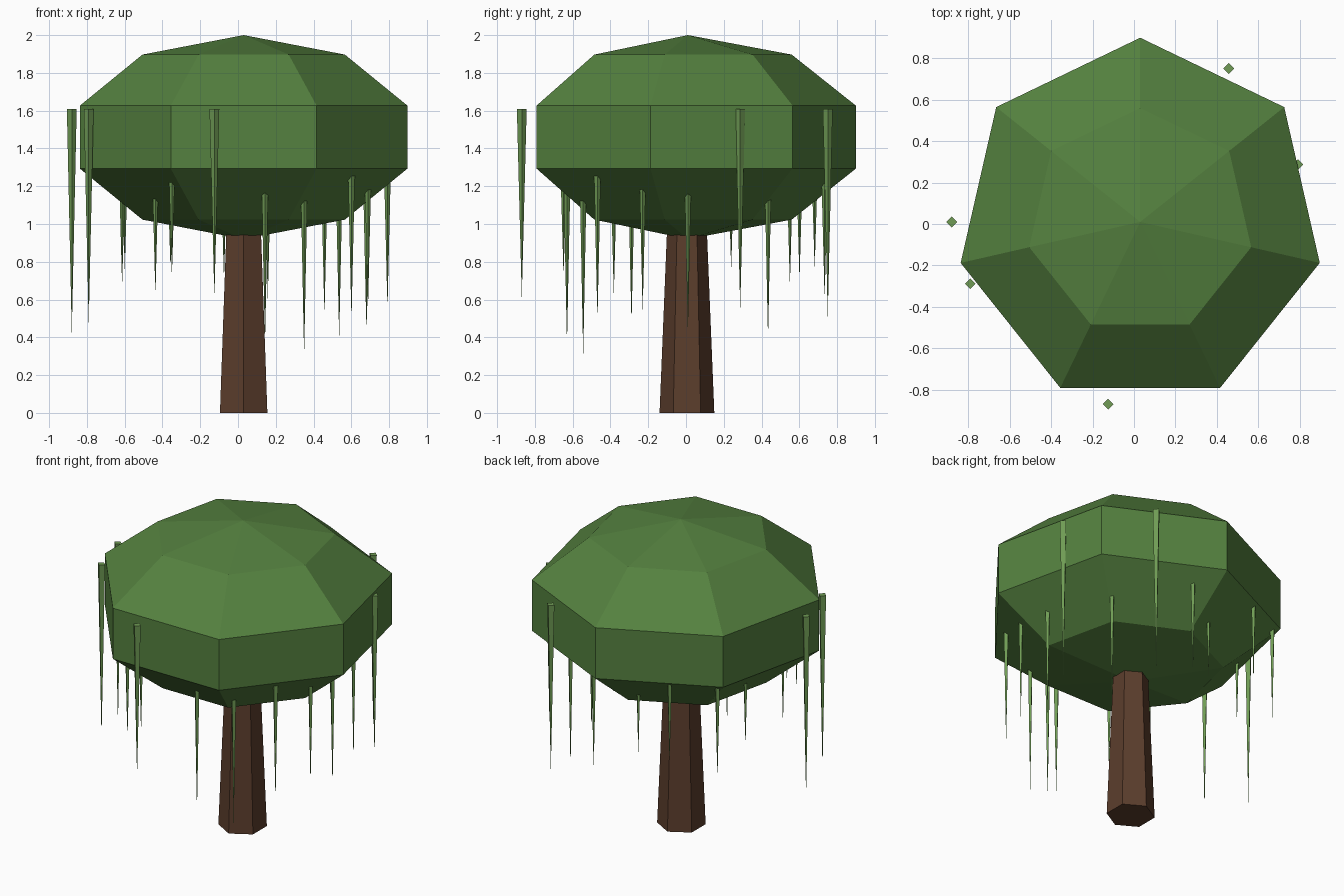
import bpy
from math import radians, sin, cos

if "Cube" in bpy.data.objects:
    bpy.data.objects.remove(bpy.data.objects["Cube"])

CX, CY = 0.03, 0.01  # tree axis


def material(name, rgb):
    m = bpy.data.materials.new(name)
    m.diffuse_color = (*rgb, 1)
    m.use_nodes = True
    m.node_tree.nodes["Principled BSDF"].inputs["Base Color"].default_value = m.diffuse_color
    return m


bark = material("bark", (0.105, 0.047, 0.025))
leaf = material("leaf", (0.09, 0.22, 0.05))
vine_green = material("vine_green", (0.16, 0.33, 0.09))


def finish(name, mat):
    ob = bpy.context.object
    ob.name = name
    ob.data.materials.append(mat)
    return ob


def taper(name, mat, sides, x, y, z0, z1, r0, r1):
    """Tapered flat-sided post from z0 to z1."""
    bpy.ops.mesh.primitive_cone_add(vertices=sides, radius1=r0, radius2=r1,
                                    depth=z1 - z0, location=(x, y, (z0 + z1) / 2))
    return finish(name, mat)


# Six-sided trunk, running up into the leaves
taper("trunk", bark, 6, CX, 0.005, 0, 1.1, 0.145, 0.10)

# Seven-sided flattened canopy
bpy.ops.mesh.primitive_uv_sphere_add(segments=7, ring_count=5, radius=1,
                                     location=(CX, CY, 1.46))
canopy = finish("canopy", leaf)
canopy.scale = (0.935, 0.935, 0.54)

# Hanging vines every 20 degrees: (distance from axis, tip height)
vines = [(0.65, 0.42), (0.81, 0.55), (0.66, 0.39), (0.855, 0.51), (0.735, 0.60),
         (0.60, 0.70), (0.775, 0.76), (0.84, 0.67), (0.67, 0.76), (0.91, 0.42),
         (0.873, 0.47), (0.61, 0.62), (0.76, 0.72), (0.893, 0.61), (0.65, 0.36),
         (0.64, 0.30), (0.745, 0.49), (0.70, 0.53)]
for i, (r, tip) in enumerate(vines):
    a = radians(20 * i)
    taper(f"vine_{i + 1}", vine_green, 4, CX + r * cos(a), CY + r * sin(a),
          tip, 1.61, 0, 0.026)
